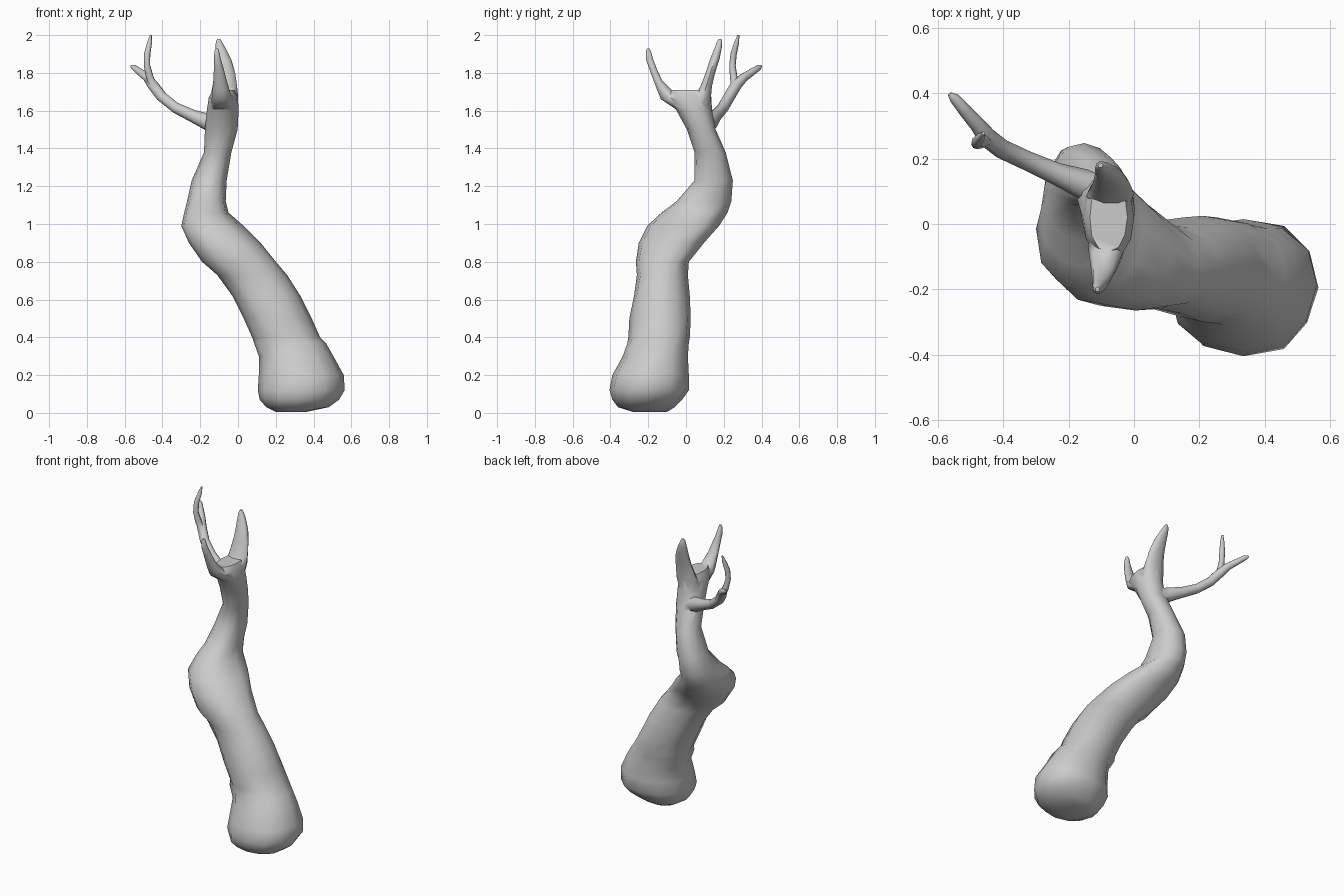
import bpy, bmesh, math, random
from mathutils import Vector

random.seed(4)


def loft(name, rings):
    """Skin a closed tube through rings of points."""
    bm = bmesh.new()
    vs = [[bm.verts.new(p) for p in r] for r in rings]
    n = len(vs[0])
    for a, b in zip(vs, vs[1:]):
        for i in range(n):
            j = (i + 1) % n
            bm.faces.new((a[i], a[j], b[j], b[i]))
    bm.faces.new(vs[0][::-1])
    bm.faces.new(vs[-1])
    bmesh.ops.recalc_face_normals(bm, faces=bm.faces)
    me = bpy.data.meshes.new(name)
    bm.to_mesh(me)
    bm.free()
    ob = bpy.data.objects.new(name, me)
    bpy.context.collection.objects.link(ob)
    return ob


def flat_ring(z, x0, x1, y0, y1, n=12, power=0.92, lumps=0.0):
    """Level rounded section filling the given x and y extents."""
    pts = []
    for i in range(n):
        a = 2 * math.pi * i / n
        c, s = math.cos(a), math.sin(a)
        k = 1 + random.uniform(-lumps, lumps) * (i % 3 != 0)
        ux = math.copysign(abs(c) ** power, c) * k
        uy = math.copysign(abs(s) ** power, s) * k
        pts.append(((x0 + x1) / 2 + ux * (x1 - x0) / 2,
                    (y0 + y1) / 2 + uy * (y1 - y0) / 2, z))
    return pts


def branch(name, path, n=8):
    """Round tapering tube along (x, y, z, radius) points."""
    p = [Vector(q[:3]) for q in path]
    rings = []
    for i, q in enumerate(path):
        t = (p[min(i + 1, len(p) - 1)] - p[max(i - 1, 0)]).normalized()
        u = t.cross(Vector((0.6, 0.8, 0))).normalized()
        v = t.cross(u)
        rings.append([p[i] + (u * math.cos(a) + v * math.sin(a)) * q[3]
                      for a in (2 * math.pi * k / n for k in range(n))])
    return loft(name, rings)


# trunk sections: z, x min, x max, y min, y max
trunk_sections = [
    (0.005, 0.20, 0.36, -0.28, -0.10), (0.03, 0.15, 0.48, -0.36, -0.06),
    (0.07, 0.115, 0.535, -0.39, -0.02), (0.12, 0.105, 0.565, -0.405, 0.015),
    (0.20, 0.11, 0.56, -0.39, 0.015), (0.30, 0.11, 0.505, -0.335, 0.01),
    (0.37, 0.085, 0.465, -0.31, 0.015), (0.40, 0.075, 0.435, -0.305, 0.02),
    (0.50, 0.03, 0.39, -0.30, 0.025), (0.62, -0.03, 0.33, -0.275, 0.02),
    (0.73, -0.11, 0.26, -0.26, 0.01), (0.80, -0.19, 0.20, -0.265, 0.015),
    (0.90, -0.26, 0.12, -0.25, 0.095), (0.99, -0.30, 0.03, -0.205, 0.175),
    (1.06, -0.285, -0.05, -0.13, 0.22), (1.12, -0.27, -0.065, -0.05, 0.24),
    (1.23, -0.245, -0.06, 0.045, 0.248), (1.38, -0.18, -0.035, 0.045, 0.21),
    (1.50, -0.175, -0.002, 0.005, 0.157), (1.60, -0.165, 0.003, -0.05, 0.138),
    (1.67, -0.155, 0.0, -0.10, 0.134), (1.71, -0.135, -0.02, -0.085, 0.125),
]
trunk = loft("trunk", [flat_ring(*s, lumps=0.035) for s in trunk_sections])

# two flattened prongs at the top
back_prong = loft("back_prong", [flat_ring(*s, n=10) for s in [
    (1.58, -0.15, -0.02, 0.01, 0.125), (1.68, -0.145, 0.0, 0.045, 0.135),
    (1.73, -0.135, -0.005, 0.075, 0.139), (1.80, -0.125, -0.015, 0.103, 0.155),
    (1.87, -0.12, -0.035, 0.125, 0.178), (1.93, -0.12, -0.065, 0.15, 0.19),
    (1.965, -0.117, -0.085, 0.163, 0.192), (1.98, -0.11, -0.095, 0.172, 0.187)]])
front_prong = loft("front_prong", [flat_ring(*s, n=10) for s in [
    (1.61, -0.14, -0.03, -0.06, 0.03), (1.66, -0.14, -0.03, -0.135, -0.02),
    (1.71, -0.135, -0.045, -0.155, -0.075), (1.76, -0.13, -0.06, -0.173, -0.125),
    (1.82, -0.128, -0.075, -0.195, -0.153), (1.87, -0.127, -0.09, -0.213, -0.172),
    (1.915, -0.125, -0.1, -0.213, -0.185), (1.93, -0.118, -0.106, -0.207, -0.193)]])

# side branch with two twigs
side_branch = branch("side_branch", [
    (-0.09, 0.09, 1.51, 0.05), (-0.16, 0.125, 1.54, 0.046),
    (-0.24, 0.155, 1.572, 0.034), (-0.33, 0.195, 1.615, 0.03),
    (-0.405, 0.23, 1.675, 0.03), (-0.45, 0.265, 1.735, 0.03),
    (-0.48, 0.305, 1.775, 0.024), (-0.52, 0.35, 1.805, 0.02),
    (-0.55, 0.385, 1.828, 0.016), (-0.565, 0.398, 1.836, 0.007)])
twig = branch("twig", [
    (-0.445, 0.26, 1.72, 0.02), (-0.468, 0.252, 1.78, 0.02),
    (-0.482, 0.246, 1.84, 0.017), (-0.481, 0.252, 1.90, 0.017),
    (-0.468, 0.268, 1.96, 0.013), (-0.461, 0.278, 2.0, 0.005)])

# merge into one skin
bpy.context.view_layer.objects.active = trunk
for part in (back_prong, front_prong, side_branch, twig):
    m = trunk.modifiers.new("join", 'BOOLEAN')
    m.operation = 'UNION'
    m.solver = 'EXACT'
    m.object = part
    bpy.ops.object.modifier_apply(modifier=m.name)
    bpy.data.objects.remove(part)
trunk.name = "tree_trunk"
trunk.select_set(True)
bpy.ops.object.shade_smooth_by_angle(angle=math.radians(50))
